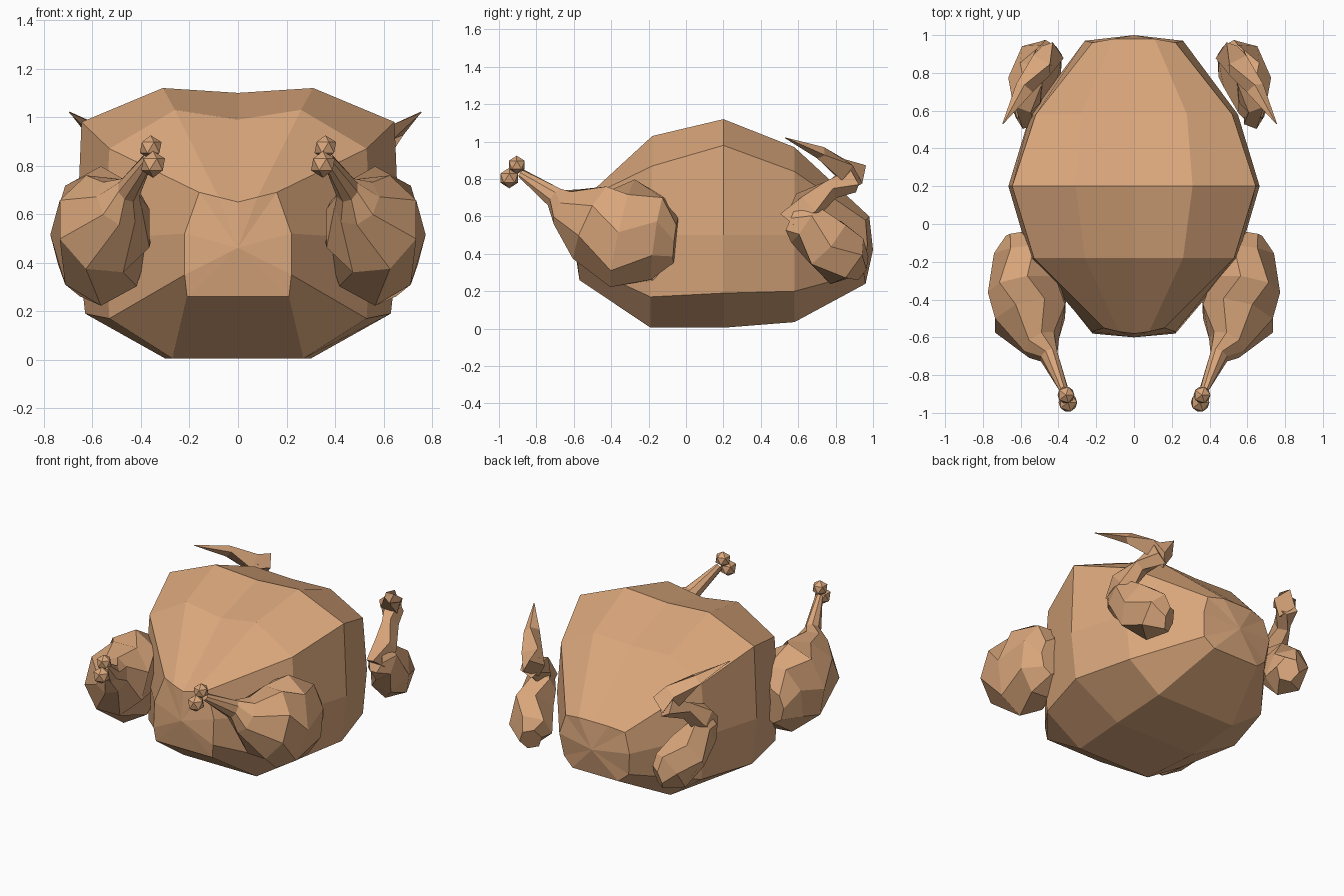
import bpy, bmesh, math
from mathutils import Vector

if "Cube" in bpy.data.objects:
    bpy.data.objects.remove(bpy.data.objects["Cube"])

skin = bpy.data.materials.new("roast_tan")
skin.diffuse_color = (0.70, 0.385, 0.20, 1)
skin.use_nodes = True
skin.node_tree.nodes["Principled BSDF"].inputs["Base Color"].default_value = skin.diffuse_color


def finish(bm, name):
    bmesh.ops.recalc_face_normals(bm, faces=bm.faces)
    me = bpy.data.meshes.new(name)
    bm.to_mesh(me)
    bm.free()
    me.materials.append(skin)
    ob = bpy.data.objects.new(name, me)
    bpy.context.collection.objects.link(ob)
    return ob


def loft(bm, rings):
    """Skin closed rings of equal count and cap both ends."""
    vs = [[bm.verts.new(p) for p in r] for r in rings]
    n = len(vs[0])
    for a, b in zip(vs, vs[1:]):
        for i in range(n):
            j = (i + 1) % n
            bm.faces.new((a[i], a[j], b[j], b[i]))
    bm.faces.new(vs[0])
    bm.faces.new(vs[-1])


def limb(bm, stations, side, shift=0.0, sides=7):
    """Tapered limb; station = x, y, z, half width, half height."""
    pts = [Vector(s[:3]) for s in stations]
    rings = []
    for k, s in enumerate(stations):
        t = (pts[min(k + 1, len(pts) - 1)] - pts[max(k - 1, 0)]).normalized()
        a = (Vector((1, 0, 0)) - t * t.x).normalized()
        b = t.cross(a)
        ring = []
        for i in range(sides):
            w = 2 * math.pi * (i + 0.5 * (k % 2)) / sides
            p = pts[k] + a * (s[3] * math.cos(w)) + b * (s[4] * math.sin(w))
            ring.append((p.x * side + shift, p.y, p.z))
        rings.append(ring)
    loft(bm, rings)


# Body: half sections from bottom centre to top centre, as (x, y, z)
sections = [
    [(0, -.57, .26), (.21, -.57, .26), (.22, -.58, .35), (.22, -.57, .52),
     (.16, -.55, .69), (.08, -.57, .67), (0, -.58, .65)],
    [(0, -.19, .005), (.27, -.19, .005), (.53, -.19, .17), (.55, -.19, .5),
     (.53, -.18, .87), (.26, -.18, 1.03), (0, -.18, .99)],
    [(0, .2, .005), (.30, .2, .005), (.63, .2, .19), (.665, .2, .5),
     (.645, .2, .98), (.31, .2, 1.12), (0, .2, 1.10)],
    [(0, .58, .035), (.29, .58, .035), (.52, .58, .2), (.55, .58, .5),
     (.52, .58, .84), (.28, .58, .97), (0, .58, .96)],
    [(0, .96, .24), (.17, .96, .24), (.24, .95, .30), (.26, .97, .45),
     (.22, .96, .58), (.11, .98, .60), (0, .98, .60)],
]
bm = bmesh.new()
loft(bm, [h + [(-x, y, z) for x, y, z in h[-2:0:-1]] for h in sections])
# slightly bulged front and back ends
for f in [f for f in bm.faces if len(f.verts) > 4]:
    c = f.calc_center_median()
    r = bmesh.ops.poke(bm, faces=[f])
    r["verts"][0].co.y = -.60 if c.y < 0 else 1.0
finish(bm, "body")

leg = [(.60, -.055, .47, .08, .12), (.59, -.15, .48, .165, .24),
       (.565, -.34, .51, .21, .295), (.55, -.50, .56, .205, .23),
       (.49, -.64, .65, .10, .115), (.45, -.70, .70, .05, .06),
       (.37, -.88, .83, .024, .024)]
upper_wing = [(.47, .93, .33, .07, .08), (.52, .86, .36, .13, .15),
              (.57, .75, .46, .13, .16), (.60, .63, .56, .09, .12),
              (.60, .56, .59, .05, .08)]
fore_wing = [(.60, .57, .56, .06, .09), (.60, .65, .66, .075, .09),
             (.56, .77, .74, .055, .055), (.50, .88, .80, .07, .08)]
wing_tip = [(.46, .91, .80, .07, .09), (.52, .84, .85, .075, .07),
            (.61, .72, .94, .05, .035), (.725, .53, 1.02, .003, .003)]

for side, label in ((1, "right"), (-1, "left")):
    # Drumstick
    bm = bmesh.new()
    limb(bm, leg, side, 0, 8)
    finish(bm, label + "_drumstick")
    # Bone end knobs
    bm = bmesh.new()
    for c, r in (((.36, -.905, .875), .05), ((.35, -.945, .805), .055)):
        k = bmesh.ops.create_icosphere(bm, subdivisions=1, radius=r)
        bmesh.ops.translate(bm, verts=k["verts"], vec=(c[0] * side, c[1], c[2]))
    finish(bm, label + "_bone_end")
    # Folded wing in three joints
    for name, st, n in (("upper_wing", upper_wing, 6),
                        ("fore_wing", fore_wing, 5), ("wing_tip", wing_tip, 4)):
        bm = bmesh.new()
        limb(bm, st, side, .03, n)
        finish(bm, label + "_" + name)
